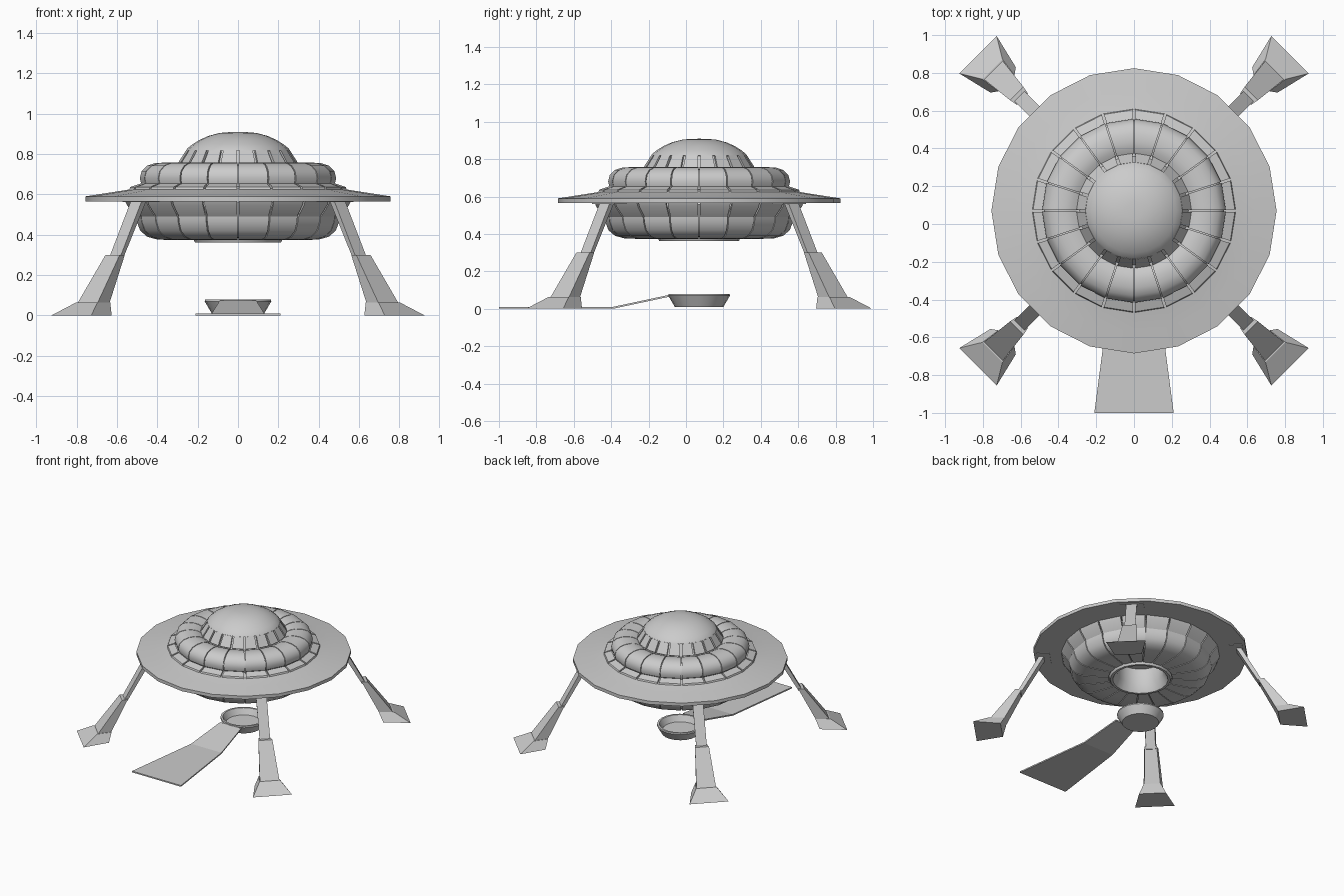
import bpy, bmesh, math
from mathutils import Vector

if "Cube" in bpy.data.objects:
    bpy.data.objects.remove(bpy.data.objects["Cube"])

CY = 0.07     # saucer centre in y
N = 20        # sides of every round part


def finish(name, bm, smooth=True):
    bmesh.ops.remove_doubles(bm, verts=bm.verts, dist=1e-5)
    bmesh.ops.recalc_face_normals(bm, faces=bm.faces)
    me = bpy.data.meshes.new(name)
    bm.to_mesh(me)
    bm.free()
    ob = bpy.data.objects.new(name, me)
    bpy.context.collection.objects.link(ob)
    if smooth:
        bpy.ops.object.select_all(action='DESELECT')
        ob.select_set(True)
        bpy.context.view_layer.objects.active = ob
        bpy.ops.object.shade_smooth_by_angle(angle=math.radians(32))
    return ob


def polar(r, a, z):
    return Vector((r * math.cos(a), CY + r * math.sin(a), z))


def revolve(name, profile, closed=False):
    """Spin an (r, z) profile around the saucer axis."""
    bm = bmesh.new()
    rings = [[bm.verts.new(polar(r, 2 * math.pi * i / N, z)) for i in range(N)] if r > 0
             else [bm.verts.new((0, CY, z))] * N for r, z in profile]
    pairs = list(zip(rings, rings[1:]))
    if closed:
        pairs.append((rings[-1], rings[0]))
    for p, q in pairs:
        for i in range(N):
            j = (i + 1) % N
            bm.faces.new(list(dict.fromkeys((p[i], p[j], q[j], q[i]))))
    return finish(name, bm)


def inset(profile, d):
    """Shift an (r, z) profile sideways by d."""
    out = []
    for i, (r, z) in enumerate(profile):
        a = Vector(profile[max(i - 1, 0)])
        b = Vector(profile[min(i + 1, len(profile) - 1)])
        t = (b - a).normalized()
        out.append((r + t.y * d, z - t.x * d))
    return out


def panels(name, profile, depth, gap):
    """Ring of solid panels with narrow grooves between them."""
    section = profile + inset(profile, depth)[::-1]
    bm = bmesh.new()
    for i in range(N):
        ends = [[], []]
        for r, z in section:
            p = polar(r, 2 * math.pi * i / N, z)
            q = polar(r, 2 * math.pi * (i + 1) / N, z)
            d = (q - p).normalized() * gap
            ends[0].append(bm.verts.new(p + d))
            ends[1].append(bm.verts.new(q - d))
        p, q = ends
        bm.faces.new(p)
        bm.faces.new(q[::-1])
        for k in range(len(p)):
            m = (k + 1) % len(p)
            bm.faces.new((p[k], q[k], q[m], p[m]))
    return finish(name, bm)


def loft(name, sections, angle=0.0):
    """Join four-point sections into a capped block, in (radial, tangent, z) axes."""
    bm = bmesh.new()
    c, s = math.cos(angle), math.sin(angle)
    rows = [[bm.verts.new((r * c - t * s, CY + r * s + t * c, z)) for r, t, z in sec]
            for sec in sections]
    for p, q in zip(rows, rows[1:]):
        for k in range(4):
            bm.faces.new((p[k], p[(k + 1) % 4], q[(k + 1) % 4], q[k]))
    bm.faces.new(rows[0])
    bm.faces.new(rows[-1])
    return finish(name, bm, False)


def trapezoid(r_in, t_in, r_out, t_out, z):
    return [(r_in, -t_in, z), (r_out, -t_out, z), (r_out, t_out, z), (r_in, t_in, z)]


# Wide disc
revolve("saucer_disc", [(0.28, 0.64), (0.48, 0.638), (0.55, 0.622), (0.64, 0.608), (0.755, 0.59),
                        (0.755, 0.565), (0.56, 0.565), (0.28, 0.565)], closed=True)

# Upper rounded ring with panels
upper = [(0.48, 0.652), (0.487, 0.68), (0.478, 0.715), (0.45, 0.742), (0.41, 0.755),
         (0.365, 0.757), (0.33, 0.75), (0.30, 0.735)]
revolve("upper_ring_core", [(0.46, 0.62)] + inset(upper, -0.010) + [(0.27, 0.73)])
panels("upper_ring_panels", upper, -0.014, 0.003)
panels("upper_trim_panels", [(0.54, 0.622), (0.535, 0.636), (0.485, 0.653)], -0.02, 0.006)

# Window band and dome
revolve("window_band", [(0.288, 0.73), (0.236, 0.825)])
panels("window_panels", [(0.305, 0.745), (0.258, 0.818)], -0.015, 0.007)
revolve("dome", [(0.23, 0.815), (0.257, 0.818), (0.25, 0.828), (0.225, 0.848), (0.19, 0.87),
                 (0.145, 0.89), (0.09, 0.904), (0.045, 0.908), (0, 0.909)])

# Lower rounded hull with panels
lower = [(0.225, 0.374), (0.31, 0.373), (0.40, 0.376), (0.45, 0.390), (0.485, 0.42),
         (0.502, 0.465), (0.507, 0.51), (0.50, 0.562)]
revolve("lower_hull_core", [(0.20, 0.384)] + inset(lower, -0.010))
panels("lower_hull_panels", lower, -0.014, 0.003)
panels("lower_trim_panels", [(0.505, 0.49), (0.55, 0.545), (0.56, 0.568)], -0.015, 0.005)

# Lift opening in the belly
revolve("lift_shaft", [(0.225, 0.39), (0.213, 0.361), (0.195, 0.361), (0.165, 0.42),
                       (0.165, 0.54), (0, 0.54)])

# Lowered lift cup on the ground
revolve("lift_cup", [(0, 0.01), (0.13, 0.01), (0.165, 0.07), (0.163, 0.08), (0.148, 0.08),
                     (0.125, 0.035), (0, 0.035)])

# Boarding ramp: flat end, bend, slope up to the cup
bm = bmesh.new()
rows = []
for y, w, z in [(-1.0, 0.21, 0.0), (-0.39, 0.13, 0.0), (-0.09, 0.09, 0.064)]:
    rows.append([bm.verts.new(v) for v in
                 ((-w, y, z), (w, y, z), (w, y, z + 0.01), (-w, y, z + 0.01))])
for p, q in zip(rows, rows[1:]):
    for k in range(4):
        bm.faces.new((p[k], p[(k + 1) % 4], q[(k + 1) % 4], q[k]))
bm.faces.new(rows[0])
bm.faces.new(rows[-1])
finish("ramp", bm, False)

# Four diagonal legs: foot, sleeve, strut and socket
for i, side in enumerate(("back_right", "back_left", "front_left", "front_right")):
    a = math.radians(45 + 90 * i)
    loft(side + "_foot", [trapezoid(0.98, 0.095, 1.168, 0.14, 0.0),
                          trapezoid(0.955, 0.06, 1.06, 0.075, 0.064)], a)
    loft(side + "_sleeve", [trapezoid(0.958, 0.057, 1.055, 0.07, 0.06),
                            trapezoid(0.835, 0.042, 0.878, 0.05, 0.30)], a)
    loft(side + "_strut", [trapezoid(0.84, 0.034, 0.868, 0.038, 0.28),
                           trapezoid(0.672, 0.034, 0.708, 0.038, 0.575)], a)
    loft(side + "_socket", [trapezoid(0.635, 0.085, 0.725, 0.085, 0.561),
                            trapezoid(0.635, 0.085, 0.725, 0.085, 0.575)], a)
